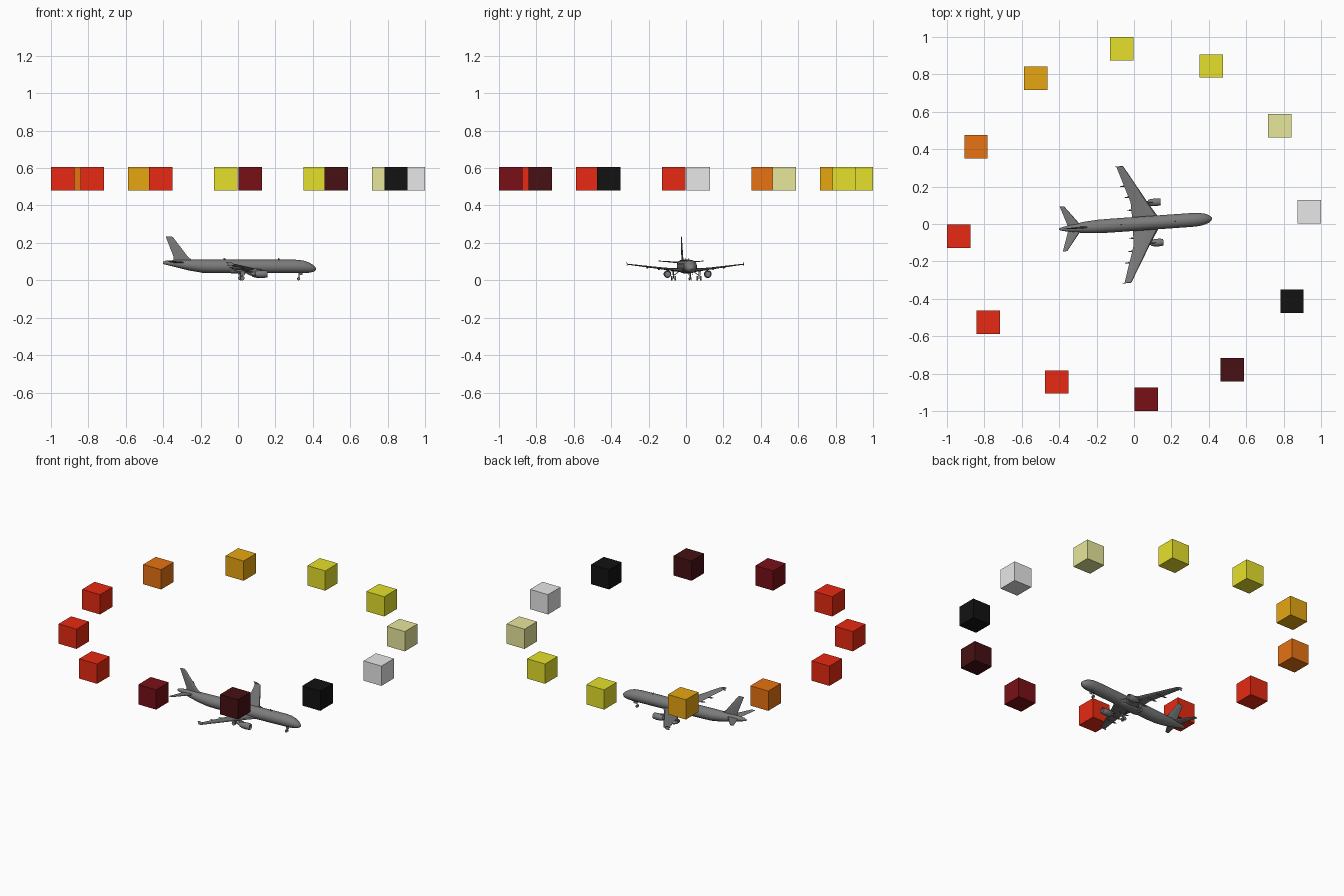
import bpy, bmesh
from math import sin, cos, pi, radians
from mathutils import Matrix, Vector

old = bpy.data.objects.get("Cube")
if old:
    bpy.data.objects.remove(old, do_unlink=True)


def material(name, r, g, b):
    m = bpy.data.materials.new(name)
    m.use_nodes = True
    m.diffuse_color = (r, g, b, 1)
    m.node_tree.nodes["Principled BSDF"].inputs["Base Color"].default_value = (r, g, b, 1)
    return m


grey = material("airframe grey", .2, .2, .2)
white = material("white", .8, .8, .8)
khaki = material("pale khaki", .8, .8, .33)
yellow = material("yellow", .79, .75, .025)
amber = material("amber", .8, .38, .006)
orange = material("orange", .8, .17, .006)
red = material("red", .8, .023, .006)
maroon = material("maroon", .19, .005, .008)
dark = material("dark maroon", .063, .0055, .0065)
black = material("black", .006, .006, .006)

YAW = radians(4)
TURN = Matrix.Rotation(YAW, 4, 'Z')


def finish(name, bm, mat, smooth=True):
    bmesh.ops.recalc_face_normals(bm, faces=bm.faces)
    mesh = bpy.data.meshes.new(name)
    bm.to_mesh(mesh)
    bm.free()
    mesh.materials.append(mat)
    ob = bpy.data.objects.new(name, mesh)
    bpy.context.collection.objects.link(ob)
    if smooth:
        bpy.ops.object.select_all(action='DESELECT')
        ob.select_set(True)
        bpy.context.view_layer.objects.active = ob
        bpy.ops.object.shade_smooth_by_angle(angle=radians(35))
    return ob


def loft(name, rings):
    """Skin a row of closed rings, cap both ends and turn with the aircraft."""
    bm = bmesh.new()
    rows = [[bm.verts.new(TURN @ Vector(p)) for p in ring] for ring in rings]
    n = len(rows[0])
    for a, b in zip(rows, rows[1:]):
        for i in range(n):
            j = (i + 1) % n
            bm.faces.new((a[i], a[j], b[j], b[i]))
    bm.faces.new(rows[0])
    bm.faces.new(rows[-1])
    return finish(name, bm, grey)


def body(name, stations, y=0, n=24):
    """Round body along x from stations (x, centre z, half width, half height)."""
    loft(name, [[(x, y + w * cos(2 * pi * i / n), z + h * sin(2 * pi * i / n))
                 for i in range(n)] for x, z, w, h in stations])


AIRFOIL = [(0, 0), (.06, .35), (.3, .55), (.65, .35), (1, .03),
           (1, -.03), (.65, -.3), (.3, -.45), (.06, -.3)]


def blade(name, sections, upright=False):
    """Aerofoil from sections (leading x, trailing x, y, z, thickness)."""
    loft(name, [[(le + (te - le) * u, y + v * t * upright, z + v * t * (not upright))
                 for u, v in AIRFOIL] for le, te, y, z, t in sections])


def rod(name, p, q, r, n=12):
    p, q = Vector(p), Vector(q)
    d = q - p
    turn = d.to_track_quat('Z', 'Y').to_matrix()
    ring = [turn @ Vector((r * cos(2 * pi * i / n), r * sin(2 * pi * i / n), 0)) for i in range(n)]
    loft(name, [[p + v for v in ring], [q + v for v in ring]])


# Ring of coloured cubes
SIZE, RADIUS = .125, .94
ring_colours = [white, khaki, yellow, yellow, amber, orange, red, red, red, maroon, dark, black]
for k, mat in enumerate(ring_colours):
    a = YAW + k * pi / 6
    bm = bmesh.new()
    bmesh.ops.create_cube(bm, size=SIZE, matrix=Matrix.Translation(
        (RADIUS * cos(a), RADIUS * sin(a), .542)))
    finish(f"ring_cube_{k + 1}", bm, mat, smooth=False)

# Fuselage and belly fairing
body("fuselage", [(-.402, .093, .004, .006), (-.385, .094, .010, .011), (-.33, .089, .021, .020),
                  (-.26, .081, .031, .029), (-.19, .075, .036, .035), (-.13, .074, .037, .036),
                  (.31, .074, .037, .036), (.35, .072, .035, .034), (.38, .068, .029, .028),
                  (.4, .064, .021, .020), (.412, .062, .012, .012), (.418, .061, .004, .004)])
body("belly_fairing", [(-.07, .056, .012, .012), (-.03, .052, .034, .016),
                       (.1, .052, .036, .017), (.14, .056, .012, .012)])

# Tail fin with its forward fillet, and roof aerials
blade("tail_fin", [(-.235, -.345, 0, .1, .010), (-.268, -.345, 0, .125, .010),
                   (-.348, -.386, 0, .23, .005), (-.356, -.386, 0, .235, .002)], True)
for x in (-.07, .22):
    blade("roof_aerial", [(x + .008, x - .006, 0, .108, .003),
                          (x, x - .007, 0, .119, .002)], True)

for s, side in ((1, "left"), (-1, "right")):
    # Wing, wing tip fence and tailplane
    blade(side + "_wing", [(.145, -.008, s * .01, .05, .022), (.125, -.008, s * .04, .053, .02),
                           (.078, -.010, s * .115, .061, .012), (-.036, -.073, s * .312, .086, .005)])
    blade(side + "_wing_fence", [(-.055, -.08, s * .312, .077, .002), (-.038, -.075, s * .312, .086, .003),
                                 (-.06, -.085, s * .312, .097, .002)], True)
    blade(side + "_tailplane", [(-.28, -.352, s * .008, .094, .009),
                                (-.366, -.39, s * .12, .103, .004)])

    # Flap track fairings under the wing
    for y, te, z in ((.075, -.012, .052), (.145, -.022, .061), (.205, -.042, .068)):
        body(side + "_flap_fairing", [(te + .06, z, .001, .001), (te + .035, z - .001, .004, .005),
                                      (te, z - .001, .004, .005), (te - .02, z + .002, .001, .001)],
             s * y, 8)

    # Engine: nacelle with hollow intake, exhaust cone and pylon
    body(side + "_engine", [(.139, .033, .002, .002), (.139, .033, .015, .015), (.15, .033, .0165, .0165),
                            (.147, .033, .0185, .0185), (.125, .033, .0205, .0205),
                            (.1, .033, .019, .019), (.084, .034, .015, .015), (.084, .034, .011, .011),
                            (.068, .035, .008, .008), (.058, .035, .002, .002)], s * .108, 20)
    blade(side + "_engine_pylon", [(.13, .07, s * .108, .045, .006),
                                   (.09, .02, s * .108, .062, .006)], True)

    # Main landing gear: leg, brace, axle, twin wheels and door
    rod(side + "_main_leg", (.018, s * .068, .01), (.022, s * .068, .055), .0035)
    rod(side + "_main_brace", (.018, s * .068, .025), (.022, s * .035, .05), .002, 8)
    rod(side + "_main_axle", (.018, s * .068 - .012, .0115), (.018, s * .068 + .012, .0115), .002, 8)
    for off in (-.009, .009):
        rod(side + "_main_wheel", (.018, s * .068 + off - .0035, .0115),
            (.018, s * .068 + off + .0035, .0115), .0115, 18)
    blade(side + "_main_door", [(.03, .008, s * .074, .025, .002),
                                (.034, .006, s * .076, .054, .002)], True)

    # Nose wheel and nose gear door of this side
    rod(side + "_nose_wheel", (.325, s * .003, .008), (.325, s * .0075, .008), .008, 18)
    blade(side + "_nose_door", [(.345, .325, s * .01, .027, .0015),
                                (.345, .325, s * .008, .042, .0015)], True)

# Nose gear leg and axle
rod("nose_leg", (.325, 0, .008), (.328, 0, .045), .0028)
rod("nose_axle", (.325, -.006, .008), (.325, .006, .008), .002, 8)
